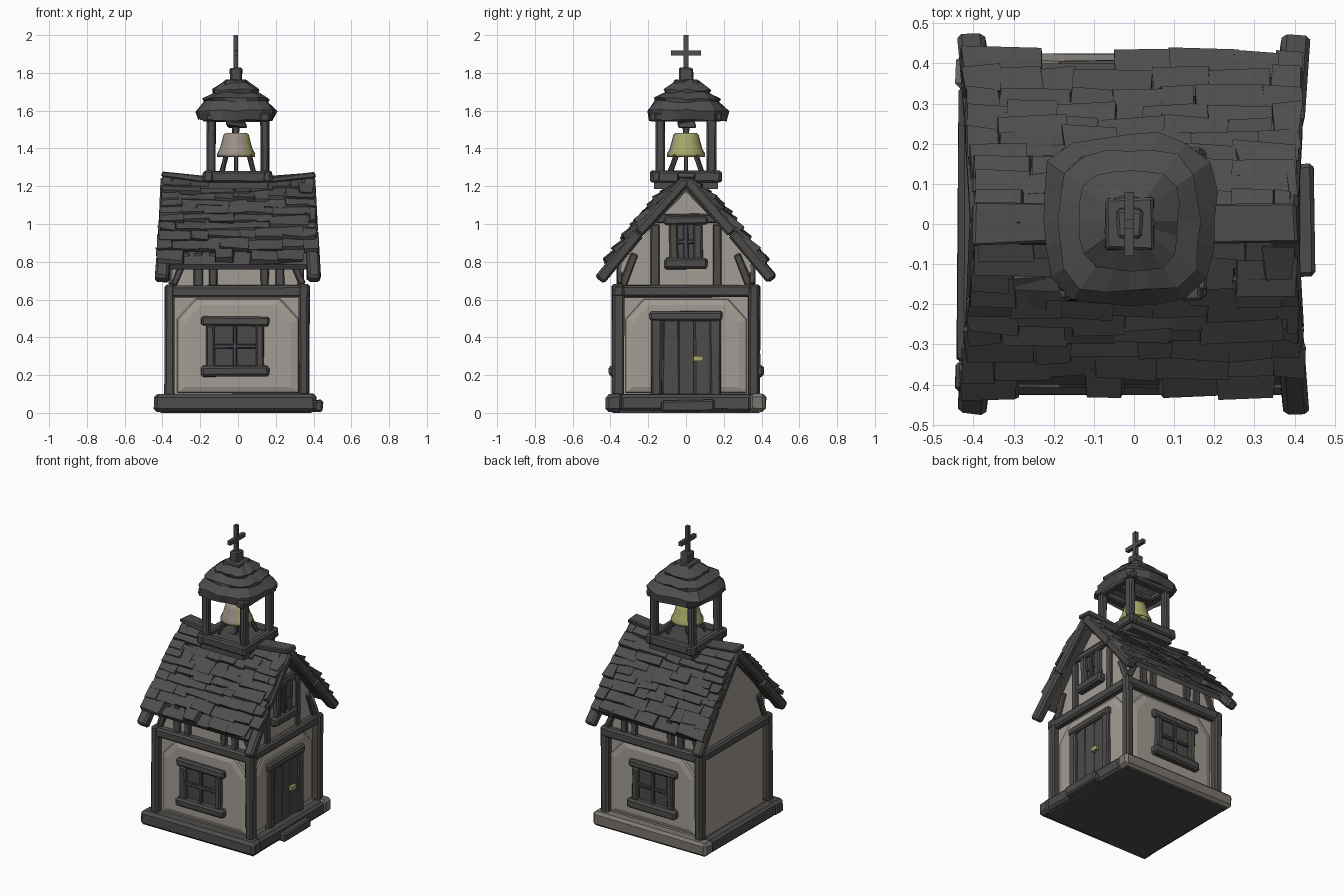
import bpy, bmesh, math, random
from mathutils import Vector, Matrix

random.seed(7)
old = bpy.data.objects.get("Cube")
if old:
    bpy.data.objects.remove(old, do_unlink=True)


def material(name, rgb):
    m = bpy.data.materials.new(name)
    m.use_nodes = True
    col = (*rgb, 1)
    m.diffuse_color = col
    m.node_tree.nodes["Principled BSDF"].inputs["Base Color"].default_value = col
    return m


WOOD = material("dark timber", (0.075, 0.072, 0.07))
SLATE = material("roof slate", (0.078, 0.074, 0.073))
PLASTER = material("plaster", (0.365, 0.335, 0.293))
STONE = material("pale stone", (0.2, 0.185, 0.165))
GLASS = material("dark glass", (0.07, 0.069, 0.07))
LEAD = material("window lead", (0.06, 0.06, 0.075))
BRASS = material("bell brass", (0.38, 0.39, 0.14))
WORN = material("worn bell metal", (0.33, 0.285, 0.25))


def finish(name, bm, *mats):
    bmesh.ops.recalc_face_normals(bm, faces=bm.faces)
    mesh = bpy.data.meshes.new(name)
    bm.to_mesh(mesh)
    bm.free()
    for m in mats:
        mesh.materials.append(m)
    ob = bpy.data.objects.new(name, mesh)
    bpy.context.collection.objects.link(ob)
    return ob


def add_box(bm, matrix, size, bevel=0.0, jitter=0.0):
    made = bmesh.ops.create_cube(bm, size=1, matrix=matrix @ Matrix.Diagonal((*size, 1)))
    for v in made["verts"]:
        v.co += Vector([random.uniform(-jitter, jitter) for _ in range(3)])
    if bevel:
        edges = list({e for v in made["verts"] for e in v.link_edges})
        bmesh.ops.bevel(bm, geom=edges, offset=bevel, segments=1, affect="EDGES")


def box(name, centre, size, mat, bevel=0.0, jitter=0.0):
    bm = bmesh.new()
    add_box(bm, Matrix.Translation(centre), size, bevel, jitter)
    return finish(name, bm, mat)


def frame(x, y, z, origin):
    m = Matrix((x, y, z)).transposed().to_4x4()
    m.translation = origin
    return m


# Beam from a to b: w is its horizontal width, h its other thickness
def beam(name, a, b, w, h, mat=WOOD, jitter=0.004):
    a, b = Vector(a), Vector(b)
    z = (b - a).normalized()
    ref = Vector((0, 1, 0)) if abs(z.z) > 0.999 else Vector((0, 0, 1))
    x = ref.cross(z).normalized()
    bm = bmesh.new()
    add_box(bm, frame(x, z.cross(x), z, (a + b) / 2), (w, h, (b - a).length),
            min(w, h) * 0.2, jitter)
    return finish(name, bm, mat)


# Wall coordinates: u along the wall, d outwards, z up
WALLS = {
    "front": lambda u, d, z: Vector((u, -d, z)),
    "back": lambda u, d, z: Vector((u, d, z)),
    "left": lambda u, d, z: Vector((d - 0.018, u, z)),
    "right": lambda u, d, z: Vector((-d, u, z)),
}


def wall_beam(name, side, p, q, d, wide, deep, mat=WOOD):
    at = WALLS[side]
    swap = p[0] == q[0] and side in ("front", "back")
    w, h = (wide, deep) if swap else (deep, wide)
    return beam(side + "_" + name, at(p[0], d, p[1]), at(q[0], d, q[1]), w, h, mat)


def loft(name, rings, mats):
    bm = bmesh.new()
    loops = [[bm.verts.new(p) for p in r] for r in rings]
    n = len(loops[0])
    for lo, hi in zip(loops, loops[1:]):
        for i in range(n):
            bm.faces.new((lo[i], lo[(i + 1) % n], hi[(i + 1) % n], hi[i]))
    bm.faces.new(loops[0])
    bm.faces.new(loops[-1])
    return finish(name, bm, *mats)


# Extrude a y-z outline, mirrored in y, along x
def gable_prism(name, outline, x0, x1, mat):
    inner = [p for p in reversed(outline) if p[0] > 0]
    full = outline + [(-y, z) for y, z in inner]
    return loft(name, [[(x, y, z) for y, z in full] for x in (x0, x1)], [mat])


# Foundation
box("floor_slab", (-0.01, 0, 0.04), (0.8, 0.78, 0.08), WOOD)
for s, mat in ((-1, WOOD), (1, STONE)):
    beam("foundation_beam", (-0.445, s * 0.378, 0.053), (0.415, s * 0.378, 0.053), 0.09, 0.095, mat)
for x in (-0.4, 0.375):
    beam("foundation_end_beam", (x, -0.35, 0.052), (x, 0.35, 0.052), 0.08, 0.09)
box("door_step", (0.42, 0.01, 0.038), (0.06, 0.28, 0.06), WOOD, 0.01, 0.004)

# Plaster body with gables
body = [(0.345, 0.08), (0.345, 0.79), (0.23, 0.93), (0, 1.185)]
gable_prism("plaster_body", body, -0.35, 0.33, PLASTER)

# Bulging plaster panel, floor beam and corner posts
panel = [(-0.33, 0.1), (0.33, 0.1), (0.33, 0.5), (0.23, 0.61), (-0.23, 0.61), (-0.33, 0.5)]
for side, at in WALLS.items():
    if side != "right":
        rings = [[at(u * k, d, 0.35 + (z - 0.35) * k) for u, z in panel]
                 for k, d in ((1, 0.335), (0.96, 0.355), (0.85, 0.364))]
        loft(side + "_plaster_panel", rings, [PLASTER])
    wall_beam("floor_beam", side, (-0.385, 0.645), (0.378, 0.645), 0.358, 0.065, 0.06)
for x in (-0.362, 0.35):
    for y in (-0.36, 0.36):
        beam("corner_post", (x, y, 0.09), (x, y, 0.68), 0.055, 0.06)


def window(side, u, d, z0, z1, w, over):
    mid = (z0 + z1) / 2
    wall_beam("window_glass", side, (u, z0), (u, z1), d, w, 0.009, GLASS)
    for s in (-1, 1):
        wall_beam("window_jamb", side, (u + s * w / 2, z0), (u + s * w / 2, z1), d + 0.008, 0.045, 0.04)
    wall_beam("window_mullion", side, (u, z0), (u, z1), d + 0.008, 0.022, 0.025, LEAD)
    wall_beam("window_bar", side, (u - w / 2, mid), (u + w / 2, mid), d + 0.008, 0.022, 0.025, LEAD)
    wall_beam("window_sill", side, (u - over, z0 - 0.02), (u + over, z0 - 0.02), d + 0.012, 0.06, 0.065)
    wall_beam("window_lintel", side, (u - over, z1 + 0.02), (u + over, z1 + 0.02), d + 0.003, 0.05, 0.05)


# Long walls: windows, studs and braces under the eaves
for side in ("front", "back"):
    window(side, -0.015, 0.364, 0.24, 0.465, 0.26, 0.18)
    for u in (-0.21, -0.13, 0.14, 0.22):
        wall_beam("eave_stud", side, (u, 0.67), (u, 0.85), 0.35, 0.045, 0.03)
    for s in (-1, 1):
        wall_beam("eave_brace", side, (s * 0.34, 0.68), (s * 0.27, 0.85), 0.35, 0.035, 0.03)

# Door wall
wall_beam("door", "left", (0.005, 0.07), (0.005, 0.5), 0.362, 0.26, 0.02)
for u in (-0.08, 0.005, 0.09):
    wall_beam("door_plank", "left", (u, 0.07), (u, 0.49), 0.37, 0.08, 0.014)
for u in (-0.155, 0.155):
    wall_beam("door_jamb", "left", (u, 0.07), (u, 0.5), 0.368, 0.055, 0.04)
wall_beam("door_lintel", "left", (-0.195, 0.515), (0.19, 0.515), 0.372, 0.05, 0.05)
box("door_handle", (0.366, 0.065, 0.287), (0.025, 0.05, 0.026), BRASS)

# Gables
window("left", 0, 0.35, 0.81, 1.0, 0.13, 0.115)
wall_beam("collar_beam", "left", (-0.16, 1.03), (0.16, 1.03), 0.352, 0.045, 0.035)
for s in (-1, 1):
    wall_beam("gable_stud", "left", (s * 0.165, 0.67), (s * 0.165, 1.0), 0.35, 0.045, 0.03)
    for side in ("left", "right"):
        wall_beam("gable_brace", side, (s * 0.34, 0.67), (s * 0.27, 0.84), 0.35, 0.04, 0.03)

# Roof deck
SLOPE = [Vector(p) for p in ((0.0, 1.22), (0.14, 1.11), (0.25, 0.975), (0.42, 0.765))]
deck = [(0, 1.17), (0.23, 0.935), (0.385, 0.76), (0.4, 0.785)] + [tuple(p) for p in SLOPE[2::-1]]
gable_prism("roof_deck", deck, -0.385, 0.385, SLATE)


def on_slope(t):
    i = min(int(t * 3), 2)
    a, b = SLOPE[i], SLOPE[i + 1]
    return a.lerp(b, t * 3 - i), (b - a).normalized()


# Ragged slate courses, each kicked up at its lower edge
COURSES = 10
for s in (-1, 1):
    bm = bmesh.new()
    for c in range(COURSES):
        t = (c + 0.6) / COURSES * 0.95
        p, direction = on_slope(t)
        down = Vector((0, s * direction.x, direction.y))
        across = Vector((s, 0, 0))
        up = across.cross(down)
        tilt = Matrix.Rotation(0.2, 3, across)
        x, end = -0.39 - 0.04 * t, 0.39 + 0.035 * t
        while x < end - 0.02:
            w = min(random.uniform(0.07, 0.2), end - x)
            if c < COURSES - 1 or random.random() < 0.85:
                pos = Vector((x + w / 2, s * p.x, p.y)) + up * random.uniform(0.012, 0.026)
                pos += down * random.uniform(-0.008, 0.012)
                add_box(bm, frame(across, tilt @ down, tilt @ up, pos),
                        (w + 0.004, 0.095, 0.026), 0, 0.008)
            x += w
    finish("roof_slates", bm, SLATE)

# Bargeboards and ridge boards
for e in (-1, 1):
    for s in (-1, 1):
        pts = [(e * 0.375, 0, 1.235), (e * 0.387, s * 0.25, 0.955), (e * 0.403, s * 0.458, 0.705)]
        for a, b in zip(pts, pts[1:]):
            beam("bargeboard", a, b, 0.07, 0.06)
    beam("ridge_board", (e * 0.15, 0, 1.235), (e * 0.405, 0, 1.26), 0.1, 0.03, SLATE, 0.008)

# Belfry frame
box("belfry_floor", (0, 0, 1.22), (0.32, 0.34, 0.07), WOOD)
for s in (-1, 1):
    beam("belfry_sill", (-0.185, s * 0.16, 1.25), (0.18, s * 0.16, 1.25), 0.05, 0.06)
    beam("belfry_end_sill", (s * 0.155, -0.19, 1.25), (s * 0.155, 0.19, 1.25), 0.05, 0.06)
    beam("belfry_plate", (-0.19, s * 0.14, 1.565), (0.18, s * 0.14, 1.565), 0.05, 0.04)
    beam("belfry_end_plate", (s * 0.143, -0.19, 1.565), (s * 0.143, 0.19, 1.565), 0.05, 0.04)
    for e in (-1, 1):
        beam("belfry_post", (e * 0.142, s * 0.135, 1.26), (e * 0.142, s * 0.135, 1.56), 0.045, 0.048)
        beam("bell_stand_leg", (e * 0.085, s * 0.085, 1.27), (e * 0.06, s * 0.05, 1.37), 0.022, 0.022)


# Belfry roof: hollow stepped courses on a rounded square plan
def square_ring(r, z, wobble):
    ring = []
    for i in range(20):
        a = math.tau * i / 20
        c, s = math.cos(a), math.sin(a)
        k = r / (c ** 4 + s ** 4) ** 0.25 * random.uniform(1 - wobble, 1 + wobble)
        ring.append((k * c - 0.012, k * s + 0.008, z + random.uniform(-wobble, wobble) * 0.15))
    return ring


profile = [(0.03, 1.7), (0.17, 1.6), (0.2, 1.55), (0.214, 1.6), (0.168, 1.648), (0.174, 1.663),
           (0.118, 1.695), (0.122, 1.71), (0.06, 1.755)]
loft("belfry_roof", [square_ring(r, z, 0.045) for r, z in profile], [SLATE])

# Finial and cross
box("finial_base", (-0.01, 0, 1.748), (0.12, 0.13, 0.03), SLATE, 0.006, 0.004)
box("finial_block", (-0.012, 0, 1.79), (0.065, 0.075, 0.075), SLATE, 0.008, 0.004)
box("cross_pole", (-0.012, 0, 1.9), (0.024, 0.026, 0.2), WOOD)
box("cross_bar", (-0.012, 0, 1.905), (0.024, 0.16, 0.027), WOOD)

# Bell with its hanger and clapper
beam("bell_beam", (-0.14, 0, 1.56), (0.14, 0, 1.56), 0.04, 0.035)
box("bell_hanger", (-0.01, 0, 1.528), (0.1, 0.1, 0.03), WOOD, 0.006, 0.012)
box("bell_loop", (-0.01, 0, 1.495), (0.035, 0.035, 0.05), WOOD, 0.006, 0.006)
box("bell_clapper", (-0.01, 0, 1.32), (0.022, 0.022, 0.11), WOOD, 0.004)
bell_profile = [(0.06, 1.43), (0.085, 1.365), (0.1, 1.355), (0.101, 1.372), (0.086, 1.4),
                (0.074, 1.445), (0.067, 1.473), (0.055, 1.482)]
rings = [[(r * math.cos(math.tau * i / 20) - 0.01, r * math.sin(math.tau * i / 20), z)
          for i in range(20)] for r, z in bell_profile]
bell = loft("bell", rings, [BRASS, WORN])
for f in bell.data.polygons:
    f.use_smooth = len(f.vertices) == 4
    if f.normal.y < -0.3 and f.normal.x < 0.45:
        f.material_index = 1
